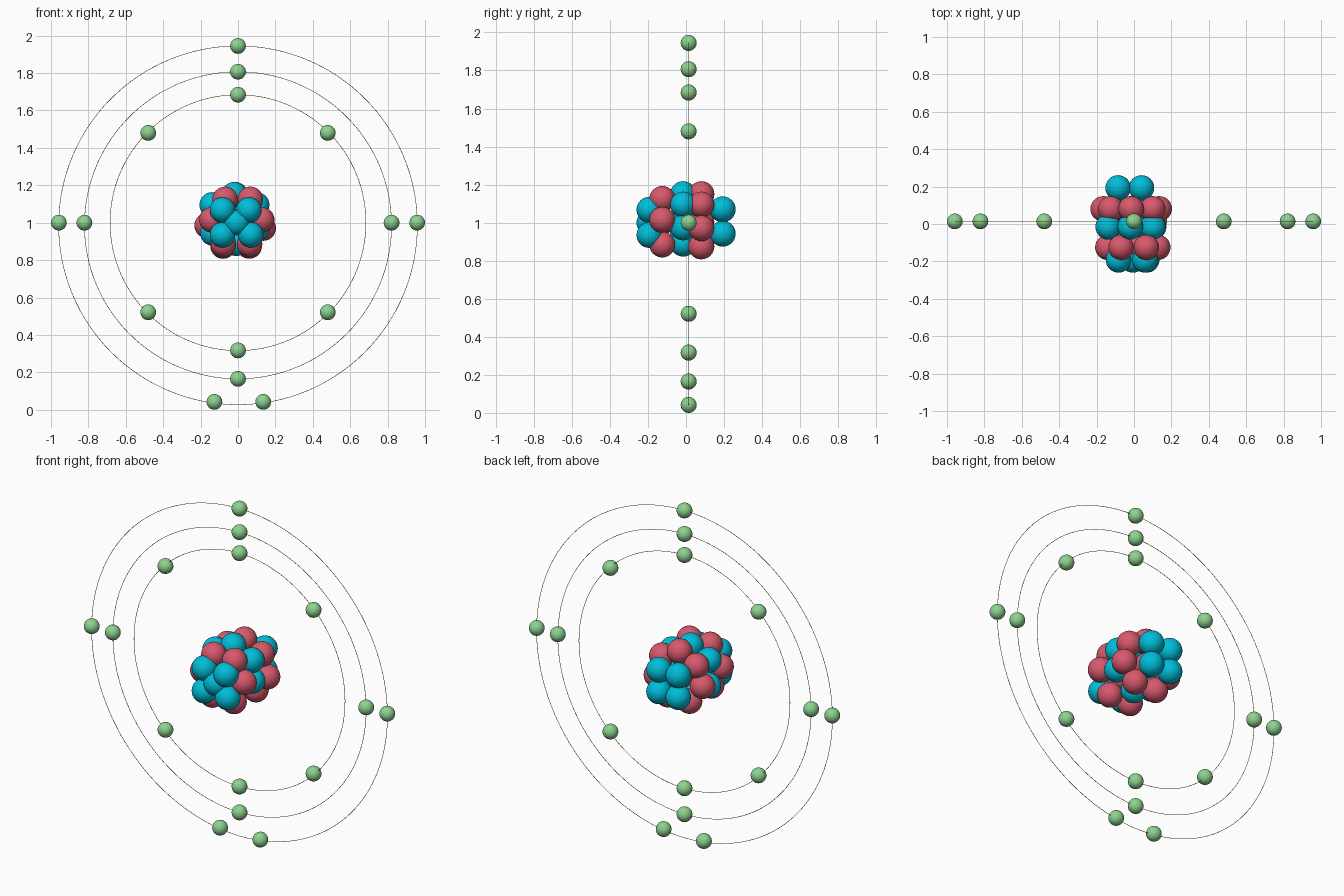
import bpy
import math

cube = bpy.data.objects.get("Cube")
if cube:
    bpy.data.objects.remove(cube, do_unlink=True)


def make_material(name, colour):
    mat = bpy.data.materials.new(name)
    mat.use_nodes = True
    mat.diffuse_color = (*colour, 1)
    shader = next(n for n in mat.node_tree.nodes if n.type == 'BSDF_PRINCIPLED')
    shader.inputs["Base Color"].default_value = (*colour, 1)
    return mat


red = make_material("proton red", (0.68, 0.10, 0.15))
blue = make_material("neutron blue", (0.0, 0.51, 0.69))
green = make_material("electron green", (0.27, 0.65, 0.28))
orange = make_material("orbit orange", (0.80, 0.46, 0.06))


def ball(name, location, radius, mat):
    bpy.ops.mesh.primitive_uv_sphere_add(segments=32, ring_count=16,
                                         radius=radius, location=location)
    obj = bpy.context.object
    obj.name = name
    obj.data.materials.append(mat)
    bpy.ops.object.shade_smooth()


def orbit(name, radius, height):
    bpy.ops.mesh.primitive_torus_add(major_radius=radius, minor_radius=0.0014,
                                     major_segments=128, minor_segments=8,
                                     location=(0, ORBIT_Y, height),
                                     rotation=(math.pi / 2, 0, 0))
    obj = bpy.context.object
    obj.name = name
    obj.data.materials.append(orange)
    bpy.ops.object.shade_smooth()


ORBIT_Y = 0.014
NUCLEUS_Z = 0.995
NUCLEON_RADIUS = 0.068
ELECTRON_RADIUS = 0.042

# Nucleus: layers from front to back, each a list of (x, z) offsets
layers = [
    ("neutron_front", -0.192, blue,
     [(-.083, .073), (.058, .073), (-.083, -.06), (.068, -.06), (-.006, .005)]),
    ("proton_front", -0.125, red,
     [(-.069, .13), (.066, .13), (-.14, .02), (.127, .02),
      (-.078, -.11), (.062, -.11), (0, .01)]),
    ("neutron_middle", -0.015, blue,
     [(-.02, .155), (-.138, .1), (.1, .1), (.105, -.02), (-.135, -.05),
      (-.01, -.105), (0, .01)]),
    ("proton_back", 0.081, red,
     [(-.015, .155), (-.125, .1), (.1, .1), (-.165, -.01), (.135, -.024),
      (-.08, -.12), (.06, -.12), (-.02, .01)]),
    ("neutron_back", 0.193, blue,
     [(-.085, .075), (.04, .075), (-.085, -.053), (.04, -.053)]),
]
for name, y, mat, centres in layers:
    for i, (x, z) in enumerate(centres):
        ball(f"{name}_{i + 1}", (x, y, NUCLEUS_Z + z), NUCLEON_RADIUS, mat)

# Orbits: radius, centre height and the (x, z) places of the electrons
shells = [
    ("inner", 0.684, 1.0,
     [(0, 1.684), (0, .317), (-.48, 1.48), (.48, 1.48), (-.48, .521), (.48, .521)]),
    ("middle", 0.821, 0.986, [(0, 1.807), (0, .165), (-.821, 1), (.821, 1)]),
    ("outer", 0.959, 0.986,
     [(0, 1.945), (-.958, 1), (.958, 1), (-.126, .042), (.135, .042)]),
]
for name, radius, height, places in shells:
    orbit(f"{name}_orbit", radius, height)
    for i, (x, z) in enumerate(places):
        ball(f"{name}_electron_{i + 1}", (x, ORBIT_Y, z), ELECTRON_RADIUS, green)
